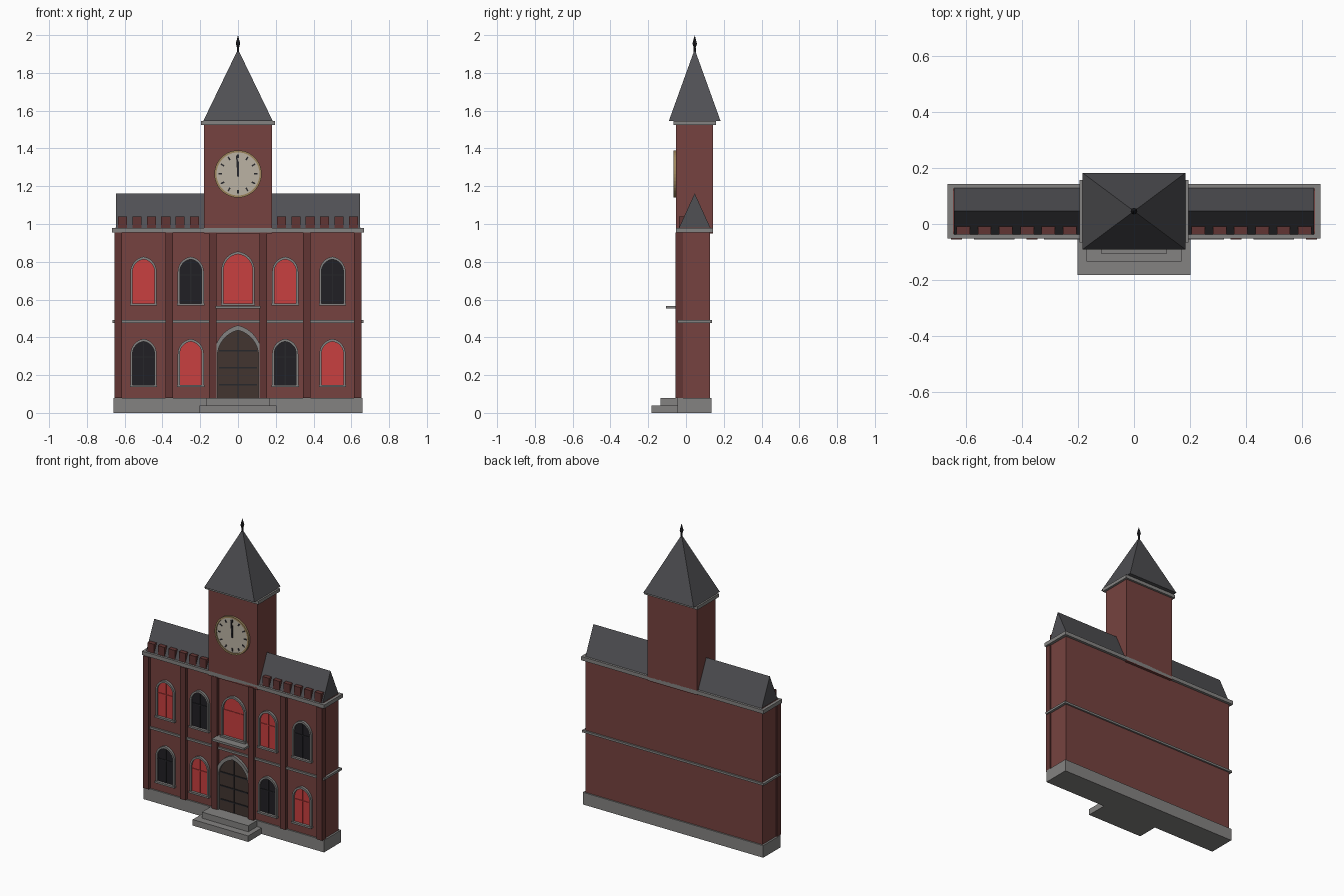
import bpy, bmesh, math

if "Cube" in bpy.data.objects:
    bpy.data.objects.remove(bpy.data.objects["Cube"])

CY = 0.046      # depth centre line of the building
WALL = -0.035   # front wall plane


def mat(name, r, g, b):
    m = bpy.data.materials.new(name)
    m.diffuse_color = (r, g, b, 1)
    m.use_nodes = True
    m.node_tree.nodes["Principled BSDF"].inputs["Base Color"].default_value = m.diffuse_color
    return m


BRICK = mat("brick", 0.18, 0.055, 0.05)
DARK_BRICK = mat("dark_brick", 0.12, 0.036, 0.033)
STONE = mat("stone", 0.23, 0.225, 0.22)
SLATE = mat("slate", 0.08, 0.08, 0.088)
LIT = mat("lit_glass", 0.58, 0.05, 0.05)
DARK = mat("dark_glass", 0.015, 0.014, 0.018)
WOOD = mat("wood", 0.055, 0.036, 0.03)
IRON = mat("iron", 0.02, 0.02, 0.024)
CREAM = mat("clock_cream", 0.5, 0.45, 0.37)
GOLD = mat("gold", 0.34, 0.24, 0.11)


def obj(name, verts, faces, material):
    me = bpy.data.meshes.new(name)
    me.from_pydata(verts, [], faces)
    bm = bmesh.new()
    bm.from_mesh(me)
    bmesh.ops.recalc_face_normals(bm, faces=bm.faces)
    bm.to_mesh(me)
    bm.free()
    me.materials.append(material)
    o = bpy.data.objects.new(name, me)
    bpy.context.collection.objects.link(o)
    return o


def prism(name, outline, y0, y1, material):
    """Solid from an x-z outline, between two depths."""
    n = len(outline)
    v = [(x, y, z) for y in (y0, y1) for x, z in outline]
    f = [tuple(range(n)), tuple(range(n, 2 * n))]
    f += [(i, (i + 1) % n, (i + 1) % n + n, i + n) for i in range(n)]
    return obj(name, v, f, material)


def box(name, x0, x1, y0, y1, z0, z1, material):
    return prism(name, [(x0, z0), (x1, z0), (x1, z1), (x0, z1)], y0, y1, material)


def slab(name, hx, hy, z0, z1, material):
    return box(name, -hx, hx, CY - hy, CY + hy, z0, z1, material)


def arch(cx, w, z0, spring, top, n=8):
    """Pointed arch outline from bottom left over the tip to bottom right."""
    h = top - spring
    r = (h * h + w * w) / (2 * w)
    a_max = math.atan2(h, r - w)
    left = [(-w + r - r * math.cos(a_max * i / n), spring + r * math.sin(a_max * i / n))
            for i in range(n + 1)]
    left[-1] = (0, top)
    pts = [(-w, z0)] + left + [(-x, z) for x, z in left[-2::-1]] + [(w, z0)]
    return [(cx + x, z) for x, z in pts]


def arch_frame(name, outer, inner, y0, y1, material):
    """Band between two matching arch outlines."""
    n = len(outer)
    v = [(x, y, z) for y in (y0, y1) for ring in (outer, inner) for x, z in ring]
    f = [(0, n, 3 * n, 2 * n), (n - 1, 2 * n - 1, 4 * n - 1, 3 * n - 1)]
    for i in range(n - 1):
        for a, b in ((0, n), (2 * n, 3 * n), (0, 2 * n), (n, 3 * n)):
            f.append((a + i, a + i + 1, b + i + 1, b + i))
    return obj(name, v, f, material)


def window(cx, z0, top, w, lit):
    spring = top - 1.15 * w
    t = 0.011
    prism("window_glass", arch(cx, w - t, z0, spring, top - t * 1.3), WALL + .01, WALL - .004,
          LIT if lit else DARK)
    arch_frame("window_frame", arch(cx, w, z0, spring, top),
               arch(cx, w - t, z0, spring, top - t * 1.3), WALL + .01, -.051, STONE)
    box("window_sill", cx - w - .003, cx + w + .003, -.056, WALL + .01, z0 - .004, z0 + .008, STONE)
    bar = LIT if lit else IRON
    box("window_mullion", cx - .003, cx + .003, -.043, WALL, z0, top - .015, bar)
    mid = z0 + .62 * (top - z0)
    box("window_transom", cx - w + t, cx + w - t, -.043, WALL, mid - .003, mid + .003, bar)


# main block, plinth, steps and horizontal courses
slab("main_body", .648, .081, .04, .982, BRICK)
slab("plinth", .66, .09, 0, .08, STONE)
box("lower_step", -.203, .203, -.183, -.03, 0, .04, STONE)
box("upper_step", -.17, .17, -.135, -.03, .04, .08, STONE)
slab("string_course", .664, .092, .477, .491, STONE)
slab("main_cornice", .667, .098, .955, .98, STONE)

# pilasters and battlements, both sides
for s in (-1, 1):
    for x in (.133, .365, .635):
        box("pilaster", s * x - .02, s * x + .02, -.056, WALL + .02, .08, .955, DARK_BRICK)
    for i in range(6):
        x = s * (.23 + .0763 * i)
        box("merlon", x - .024, x + .024, -.038, -.008, .975, 1.04, DARK_BRICK)

# gabled roof
v = [(x, y, z) for x in (-.645, .645) for y, z in ((CY - .083, .98), (CY + .083, .98), (CY, 1.162))]
obj("main_roof", v, [(0, 1, 2), (3, 4, 5), (0, 1, 4, 3), (1, 2, 5, 4), (2, 0, 3, 5)], SLATE)

# windows
for cx, low, high in ((-.5, 0, 1), (-.25, 1, 0), (.25, 0, 1), (.5, 1, 0)):
    window(cx, .14, .392, .069, low)
    window(cx, .572, .827, .069, high)
window(0, .572, .855, .088, True)
box("balcony_slab", -.118, .118, -.105, WALL, .553, .567, STONE)

# doorway
prism("door", arch(0, .11, .08, .3, .438), WALL + .01, WALL - .005, WOOD)
arch_frame("door_frame", arch(0, .128, .08, .3, .464), arch(0, .109, .08, .3, .437),
           WALL + .01, -.052, STONE)
box("door_gap", -.002, .002, -.044, WALL, .08, .43, IRON)
for z in (.15, .24, .33):
    box("door_strap", -.1, .1, -.044, WALL, z - .004, z + .004, IRON)

# tower, its cornice, spire and finial
slab("tower", .18, .098, .95, 1.53, BRICK)
slab("tower_cornice", .195, .112, 1.523, 1.545, STONE)
hx, hy = .184, .137
obj("spire", [(-hx, CY - hy, 1.545), (hx, CY - hy, 1.545), (hx, CY + hy, 1.545),
              (-hx, CY + hy, 1.545), (0, CY, 1.925)],
    [(0, 1, 2, 3), (0, 1, 4), (1, 2, 4), (2, 3, 4), (3, 0, 4)], SLATE)
for name, z0, z1, r0, r1 in (("finial_stem", 1.9, 1.945, .007, .005),
                             ("finial_bulb", 1.93, 1.955, .004, .012),
                             ("finial_tip", 1.955, 2.0, .012, 0)):
    bpy.ops.mesh.primitive_cone_add(vertices=8, radius1=r0, radius2=r1, depth=z1 - z0,
                                    location=(0, CY, (z0 + z1) / 2))
    bpy.context.object.name = name
    bpy.context.object.data.materials.append(IRON)

# clock
CZ = 1.265


def disc(name, r, y, material):
    prism(name, [(r * math.cos(math.tau * i / 40), CZ + r * math.sin(math.tau * i / 40))
                 for i in range(40)], y, -.045, material)


def hand(name, angle, r0, r1, w, y):
    c, s = math.cos(angle), math.sin(angle)
    prism(name, [(u * c + r * s, CZ + r * c - u * s)
                 for u, r in ((-w, r0), (w, r0), (w, r1), (-w, r1))], y, -.058, IRON)


arch_ring = [[(r * math.sin(math.tau * i / 40), CZ + r * math.cos(math.tau * i / 40))
              for i in range(41)] for r in (.125, .114)]
arch_frame("clock_rim", arch_ring[0], arch_ring[1], -.066, -.045, GOLD)
disc("clock_face", .116, -.060, CREAM)
for i in range(12):
    hand("hour_mark", math.tau * i / 12, .085, .104, .004, -.0625)
hand("hour_hand", math.radians(-1), -.012, .065, .006, -.064)
hand("minute_hand", math.radians(-4), -.015, .098, .004, -.0655)
